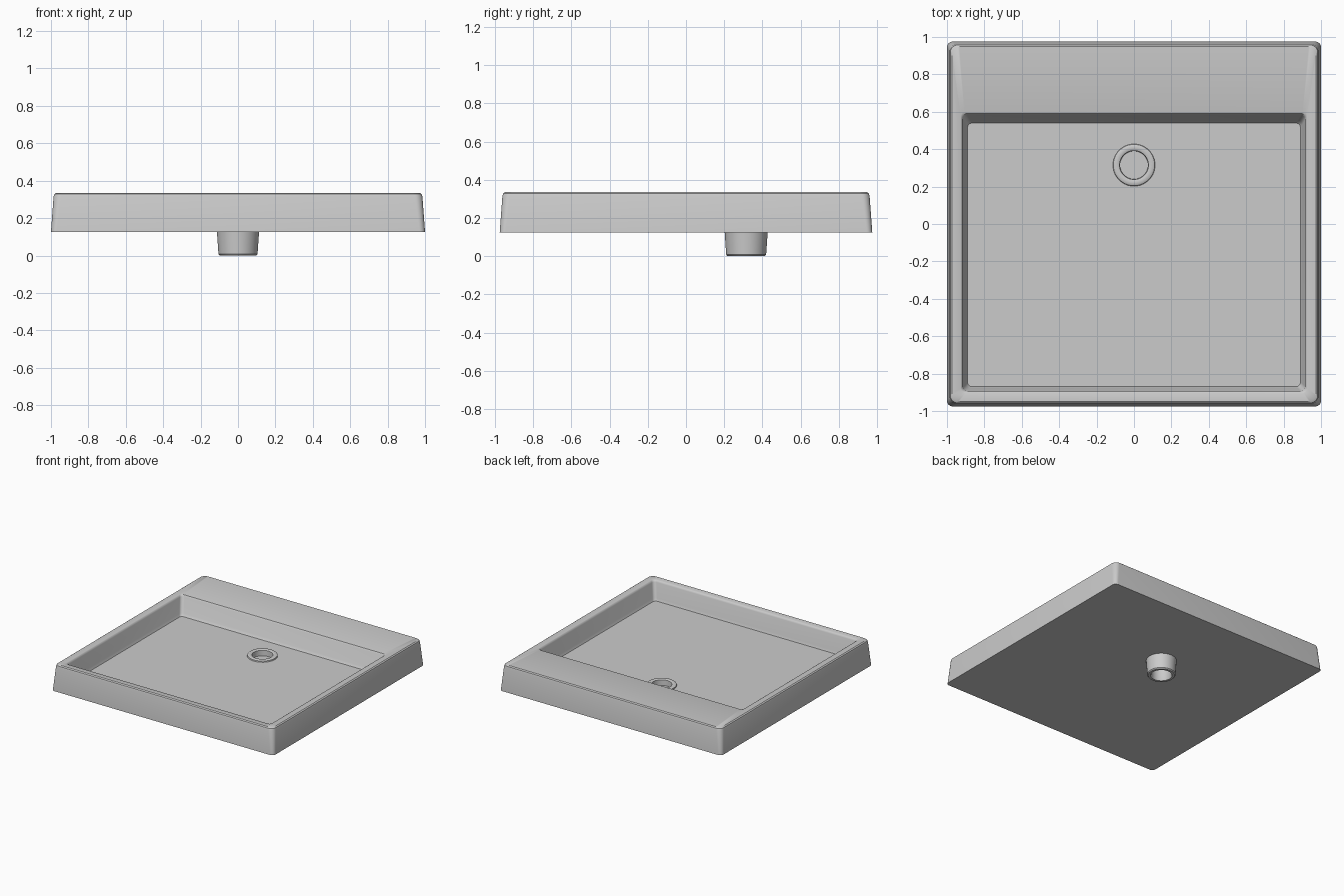
import bpy, bmesh, math

cube = bpy.data.objects.get("Cube")
if cube:
    bpy.data.objects.remove(cube, do_unlink=True)

STEPS = 8             # points per quarter turn
FLOOR = 0.18          # height of the basin floor
DRAIN_Y = 0.315

ceramic = bpy.data.materials.new("grey_ceramic")
ceramic.use_nodes = True
grey = (0.6, 0.6, 0.6, 1)
ceramic.diffuse_color = grey
ceramic.node_tree.nodes["Principled BSDF"].inputs["Base Color"].default_value = grey


def rounded_rect(hx, y0, y1, z, r):
    """Rounded rectangle, counter-clockwise from the +x +y corner."""
    corners = [(hx - r, y1 - r), (r - hx, y1 - r), (r - hx, y0 + r), (hx - r, y0 + r)]
    pts = []
    for q, (cx, cy) in enumerate(corners):
        for i in range(STEPS):
            a = math.pi / 2 * (q + i / (STEPS - 1))
            pts.append((cx + r * math.cos(a), cy + r * math.sin(a), z))
    return pts


def circle(r, z):
    n = 4 * STEPS
    angles = [2 * math.pi * (i + 0.5) / n for i in range(n)]
    return [(r * math.cos(a), DRAIN_Y + r * math.sin(a), z) for a in angles]


def loft(name, loops, cap_start=False, cap_end=False):
    """Skin a chain of loops that share the same point count."""
    bm = bmesh.new()
    rings = [[bm.verts.new(p) for p in loop] for loop in loops]
    for a, b in zip(rings, rings[1:]):
        n = len(a)
        for i in range(n):
            j = (i + 1) % n
            bm.faces.new((a[i], a[j], b[j], b[i]))
    if cap_start:
        bm.faces.new(list(reversed(rings[0])))
    if cap_end:
        bm.faces.new(rings[-1])
    bm.normal_update()
    mesh = bpy.data.meshes.new(name)
    bm.to_mesh(mesh)
    bm.free()
    mesh.materials.append(ceramic)
    obj = bpy.data.objects.new(name, mesh)
    bpy.context.collection.objects.link(obj)
    bpy.ops.object.select_all(action='DESELECT')
    obj.select_set(True)
    bpy.context.view_layer.objects.active = obj
    bpy.ops.object.shade_smooth_by_angle(angle=math.radians(35))
    return obj


# Basin: tapered outside, rounded rim, wide deck at the back, sunken tray
outside = [
    (1.0, -0.975, 0.975, 0.125, 0.03),
    (0.986, -0.961, 0.961, 0.315, 0.04),
    (0.982, -0.957, 0.957, 0.328, 0.04),
    (0.973, -0.948, 0.948, 0.335, 0.04),
]
inside = [
    (0.926, -0.904, 0.60, 0.335, 0.025),
    (0.921, -0.899, 0.59, 0.332, 0.025),
    (0.915, -0.893, 0.582, 0.32, 0.025),
    (0.90, -0.878, 0.555, 0.20, 0.025),
    (0.89, -0.87, 0.54, FLOOR, 0.025),
]
loft("basin", [rounded_rect(*p) for p in outside + inside] + [circle(0.11, FLOOR)],
     cap_start=True)

# Drain: raised ring around a recessed disc
ring = [(0.113, FLOOR), (0.111, 0.189), (0.105, 0.193), (0.083, 0.193),
        (0.077, 0.189), (0.075, 0.145)]
loft("drain_ring", [circle(*p) for p in ring], cap_end=True)

# Tail pipe under the basin, open at the bottom
pipe = [(0.075, 0.124), (0.075, 0.008), (0.08, 0), (0.098, 0), (0.105, 0.008),
        (0.113, 0.125)]
loft("tail_pipe", [circle(*p) for p in pipe], cap_start=True)
